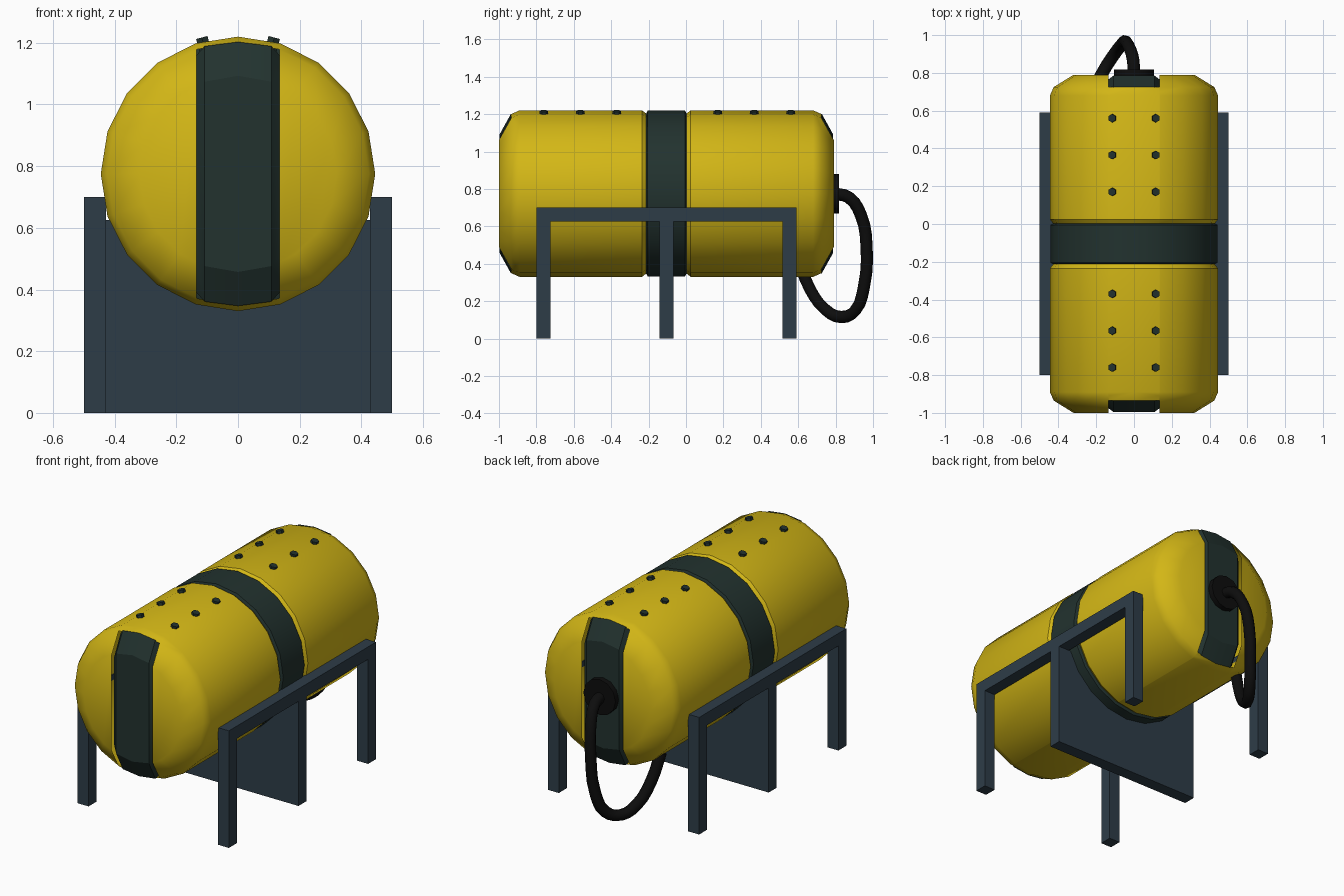
import bpy, bmesh
from math import sin, cos, pi, sqrt, radians

if "Cube" in bpy.data.objects:
    bpy.data.objects.remove(bpy.data.objects["Cube"])

YC, ZC = -0.105, 0.775      # tank centre along y and z
R = 0.445


def material(name, rgb):
    m = bpy.data.materials.new(name)
    m.diffuse_color = (*rgb, 1)
    m.use_nodes = True
    m.node_tree.nodes["Principled BSDF"].inputs["Base Color"].default_value = m.diffuse_color
    return m


YELLOW = material("yellow_paint", (0.65, 0.47, 0.008))
DARK = material("dark_green", (0.016, 0.032, 0.028))
STEEL = material("blue_grey_steel", (0.027, 0.046, 0.064))
RUBBER = material("black_rubber", (0.004, 0.004, 0.004))


def finish(obj, name, mat, angle=None):
    obj.name = name
    obj.data.materials.append(mat)
    if angle:
        bpy.ops.object.select_all(action='DESELECT')
        obj.select_set(True)
        bpy.context.view_layer.objects.active = obj
        bpy.ops.object.shade_smooth_by_angle(angle=radians(angle))
    return obj


def loft(name, loops, mat, angle=None, edit=None):
    """Skin a series of equal-sized closed loops and cap both ends."""
    bm = bmesh.new()
    rows = [[bm.verts.new(p) for p in loop] for loop in loops]
    n = len(rows[0])
    for a, b in zip(rows, rows[1:]):
        for i in range(n):
            j = (i + 1) % n
            bm.faces.new((a[i], a[j], b[j], b[i]))
    bm.faces.new(rows[0])
    bm.faces.new(rows[-1])
    bmesh.ops.recalc_face_normals(bm, faces=bm.faces)
    if edit:
        edit(bm)
    me = bpy.data.meshes.new(name)
    bm.to_mesh(me)
    bm.free()
    obj = bpy.data.objects.new(name, me)
    bpy.context.collection.objects.link(obj)
    return finish(obj, name, mat, angle)


def rings(profile, n=20):
    return [[(r * cos(2 * pi * i / n), YC + t, ZC + r * sin(2 * pi * i / n))
             for i in range(n)] for r, t in profile]


def box(name, x0, x1, y0, y1, z0, z1):
    loft(name, [[(x0, y0, z), (x1, y0, z), (x1, y1, z), (x0, y1, z)]
                for z in (z0, z1)], STEEL)


# tank body with a groove in the middle and slots cut out of both ends
def cut_end_slots(bm):
    for x in (-0.135, 0.135):
        bmesh.ops.bisect_plane(bm, geom=bm.verts[:] + bm.edges[:] + bm.faces[:],
                               plane_co=(x, 0, 0), plane_no=(1, 0, 0))
    slot = []
    for f in bm.faces:
        c = f.calc_center_median()
        if abs(c.x) < 0.135 and abs(c.y - YC) > 0.832:
            slot.append(f)
    bmesh.ops.delete(bm, geom=slot, context='FACES')


half = [(0.32, 0.895), (0.425, 0.83), (R, 0.785), (R, 0.13), (0.428, 0.108)]
loft("tank_body", rings([(r, -t) for r, t in half] + half[::-1]),
     YELLOW, 36, cut_end_slots)

# dark band round the middle
loft("middle_band", rings([(0.42, -0.112), (0.443, -0.1),
                           (0.443, 0.1), (0.42, 0.112)]), DARK, 30)

# upright dark panels set in the end slots, with chamfered sides
for name, s in (("front_panel", -1), ("back_panel", 1)):
    sections = []
    for x, d in ((-0.137, 0.022), (-0.108, 0), (0, 0), (0.108, 0), (0.137, 0.022)):
        outer, inner = (sqrt((r - d) ** 2 - x * x) for r in (0.428, 0.318))
        y0, y1 = YC + s * (0.83 - d), YC + s * (0.891 - d)
        sections.append([(x, y0, ZC + outer), (x, y1, ZC + inner),
                         (x, y1, ZC - inner), (x, y0, ZC - outer)])
    loft(name, sections, DARK, 25)

# two rows of hexagonal bolts on top
for side in (-1, 1):
    for i, y in enumerate((-0.76, -0.565, -0.37, 0.17, 0.365, 0.56)):
        bpy.ops.mesh.primitive_cylinder_add(
            vertices=6, radius=0.022, depth=0.05,
            location=(side * 0.111, y, 1.193), rotation=(0, side * radians(15), 0))
        finish(bpy.context.object, f"bolt_{'right' if side > 0 else 'left'}_{i + 1}", DARK)

# stand: a rail and two legs each side, and a cross plate under the tank
for side, s in (("left", -1), ("right", 1)):
    x0, x1 = sorted((s * 0.428, s * 0.5))
    box(f"{side}_rail", x0, x1, -0.8, 0.59, 0.625, 0.7)
    box(f"{side}_front_leg", x0, x1, -0.8, -0.725, 0, 0.625)
    box(f"{side}_back_leg", x0, x1, 0.515, 0.59, 0, 0.625)
box("cross_plate", -0.5, 0.5, -0.143, -0.067, 0, 0.626)

# cable collar on the back
bpy.ops.mesh.primitive_cylinder_add(vertices=12, radius=0.106, depth=0.04,
                                    location=(0, 0.798, ZC), rotation=(pi / 2, 0, 0))
finish(bpy.context.object, "cable_collar", RUBBER, 35)

# cable hanging from the collar and returning under the tank
path = [(0, 0.79, 0.775), (-0.005, 0.87, 0.755), (-0.025, 0.935, 0.66),
        (-0.045, 0.965, 0.5), (-0.065, 0.95, 0.27), (-0.1, 0.905, 0.15),
        (-0.15, 0.83, 0.115), (-0.195, 0.745, 0.155), (-0.23, 0.66, 0.27),
        (-0.255, 0.6, 0.43)]
cu = bpy.data.curves.new("cable", 'CURVE')
cu.dimensions = '3D'
cu.bevel_depth = 0.033
cu.bevel_resolution = 2
cu.resolution_u = 3
cu.use_fill_caps = True
sp = cu.splines.new('BEZIER')
sp.bezier_points.add(len(path) - 1)
for bp, p in zip(sp.bezier_points, path):
    bp.co = p
    bp.handle_left_type = bp.handle_right_type = 'AUTO'
cable = bpy.data.objects.new("cable", cu)
bpy.context.collection.objects.link(cable)
bpy.ops.object.select_all(action='DESELECT')
cable.select_set(True)
bpy.context.view_layer.objects.active = cable
bpy.ops.object.convert(target='MESH')
finish(bpy.context.object, "cable", RUBBER, 50)
